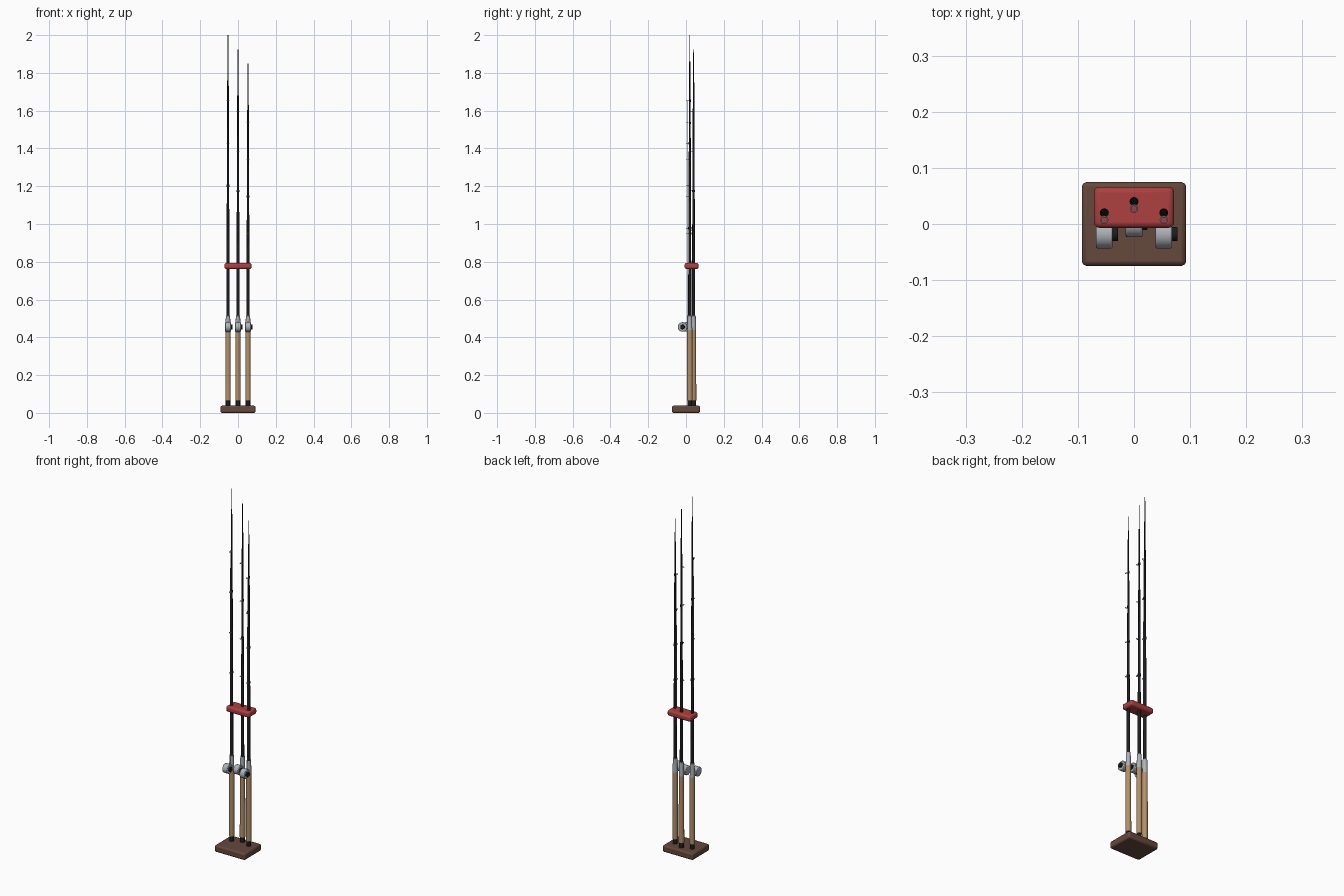
import bpy
from math import pi

if "Cube" in bpy.data.objects:
    bpy.data.objects.remove(bpy.data.objects["Cube"])

def mat(name, r, g, b):
    m = bpy.data.materials.new(name)
    m.diffuse_color = (r, g, b, 1)
    m.use_nodes = True
    m.node_tree.nodes["Principled BSDF"].inputs["Base Color"].default_value = m.diffuse_color
    return m

WOOD = mat("dark_wood", 0.13, 0.065, 0.045)
RED = mat("red_clamp", 0.42, 0.05, 0.05)
CORK = mat("cork", 0.45, 0.28, 0.14)
BLACK = mat("black", 0.012, 0.012, 0.014)
STEEL = mat("steel", 0.42, 0.45, 0.48)
LINE = mat("line", 0.45, 0.58, 0.7)

def finish(o, name, m, bevel=0, segs=2):
    o.name = name
    o.data.materials.append(m)
    if bevel:
        b = o.modifiers.new("bevel", 'BEVEL')
        b.width, b.segments, b.limit_method = bevel, segs, 'ANGLE'
    bpy.ops.object.shade_smooth_by_angle()
    return o

def box(name, lo, hi, m, bevel=0, segs=2):
    c = [(a + b) / 2 for a, b in zip(lo, hi)]
    bpy.ops.mesh.primitive_cube_add(size=1, location=c)
    o = bpy.context.object
    o.scale = [b - a for a, b in zip(lo, hi)]
    bpy.ops.object.transform_apply(location=False, rotation=False)
    return finish(o, name, m, bevel, segs)

def rod_z(name, x, y, z0, z1, r0, r1, m, bevel=0, n=16):
    bpy.ops.mesh.primitive_cone_add(vertices=n, radius1=r0, radius2=r1, depth=z1 - z0,
                                    location=(x, y, (z0 + z1) / 2))
    return finish(bpy.context.object, name, m, bevel)

def disc_x(name, x0, x1, y, z, r, m, bevel=0, n=20):
    bpy.ops.mesh.primitive_cylinder_add(vertices=n, radius=r, depth=x1 - x0,
                                        location=((x0 + x1) / 2, y, z), rotation=(0, pi / 2, 0))
    return finish(bpy.context.object, name, m, bevel)

# Stand base and upper clamp
box("base", (-0.093, -0.0745, 0), (0.093, 0.0745, 0.038), WOOD, 0.008)
box("clamp_bar", (-0.0715, -0.007, 0.762), (0.0715, 0.066, 0.794), RED, 0.010, 3)

def fishing_rod(tag, x, y, top, first, step):
    n = lambda part: f"{tag}_{part}"
    tip = top * 0.93
    # Handle
    rod_z(n("butt_cap"), x, y, 0.03, 0.068, 0.012, 0.012, BLACK, 0.002)
    rod_z(n("cork_grip"), x, y, 0.065, 0.44, 0.0145, 0.0135, CORK, 0.002)
    rod_z(n("reel_seat"), x, y, 0.435, 0.515, 0.0135, 0.0115, STEEL, 0.0015)
    # Blank and tip
    rod_z(n("blank"), x, y, 0.51, tip, 0.009, 0.0035, BLACK, n=12)
    rod_z(n("tip"), x, y, tip, top, 0.0024, 0.0015, BLACK, n=8)
    # Reel
    ry, rz = y - 0.038, 0.455
    box(n("reel_foot"), (x - 0.005, ry, rz - 0.008), (x + 0.005, y, rz + 0.008), STEEL, 0.001)
    disc_x(n("reel_body"), x - 0.015, x + 0.015, ry, rz, 0.0255, STEEL, 0.003)
    disc_x(n("reel_knob"), x + 0.013, x + 0.0245, ry, rz, 0.0125, BLACK, 0.0015)
    # Line guides with wraps
    for i in range(4):
        z = first + i * step
        r = 0.009 + (0.0035 - 0.009) * (z - 0.51) / (tip - 0.51)
        rod_z(n(f"guide_wrap_{i}"), x, y, z - 0.006, z + 0.006, r + 0.001, r + 0.001, BLACK, n=12)
        bpy.ops.mesh.primitive_torus_add(major_segments=16, minor_segments=6, major_radius=0.006,
                                         minor_radius=0.0014, location=(x, y - 0.0125, z))
        finish(bpy.context.object, n(f"guide_ring_{i}"), STEEL)
    # Fishing line
    rod_z(n("line"), x, y - 0.0135, 0.46, first + 3 * step, 0.0009, 0.0009, LINE, n=6)

fishing_rod("left_rod", -0.053, 0.02, 2.0, 0.978, 0.225)
fishing_rod("middle_rod", 0.0, 0.04, 1.925, 0.965, 0.21)
fishing_rod("right_rod", 0.053, 0.02, 1.85, 0.95, 0.195)
